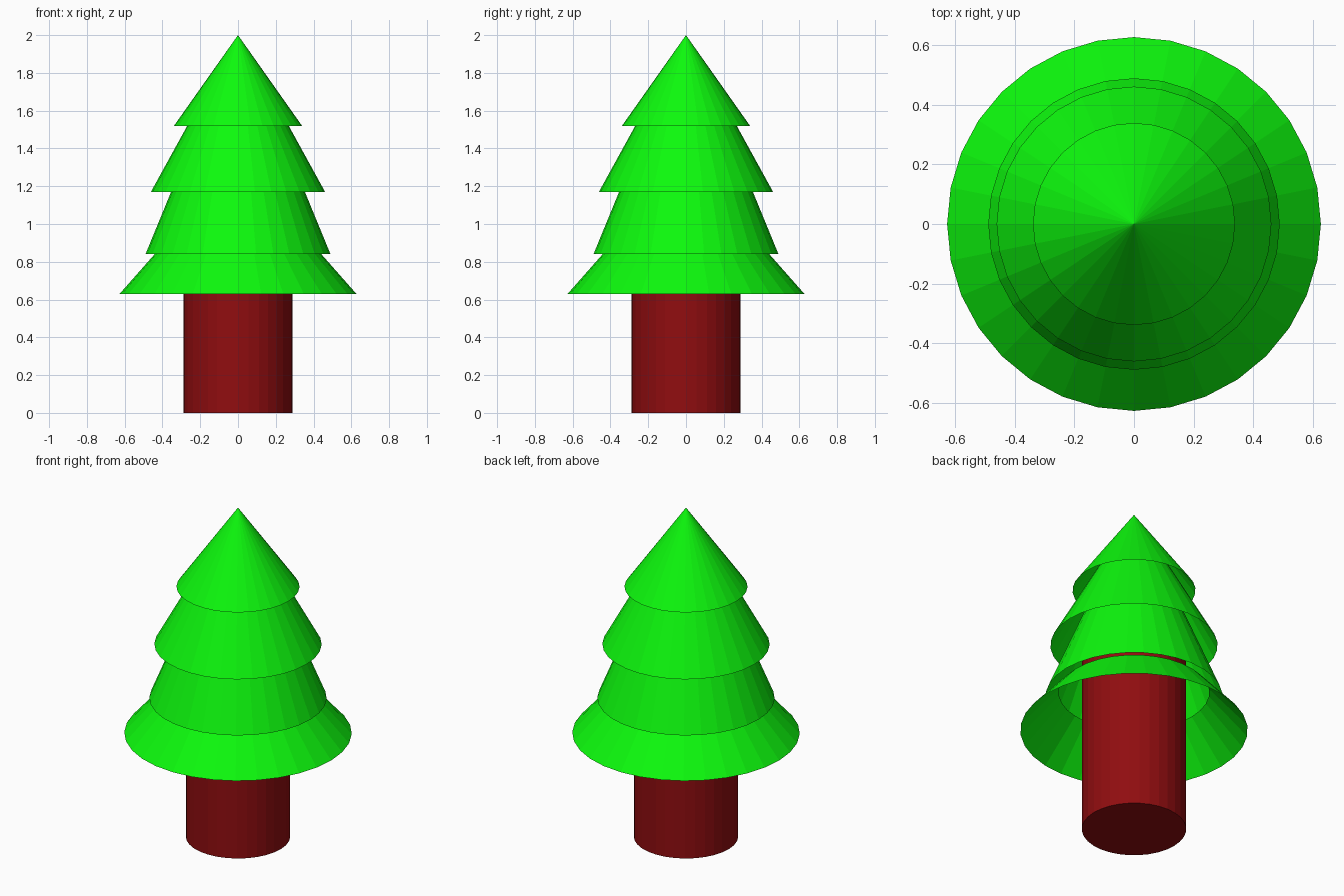
import bpy

if "Cube" in bpy.data.objects:
    bpy.data.objects.remove(bpy.data.objects["Cube"])


def material(name, color):
    m = bpy.data.materials.new(name)
    m.diffuse_color = color
    m.use_nodes = True
    m.node_tree.nodes["Principled BSDF"].inputs["Base Color"].default_value = m.diffuse_color
    return m


green = material("foliage_green", (0.004, 0.95, 0.004, 1))
red = material("bark_red", (0.28, 0.004, 0.005, 1))

# Trunk: capped cylinder running up inside the foliage
z_top = 1.22
bpy.ops.mesh.primitive_cylinder_add(vertices=32, radius=0.288, depth=z_top,
                                    location=(0, 0, z_top / 2))
trunk = bpy.context.object
trunk.name = "trunk"
trunk.data.materials.append(red)

# Foliage tiers: open cones (name, rim radius, rim height, top radius, top height)
tiers = [
    ("bottom_foliage", 0.627, 0.63, 0.415, 0.87),
    ("lower_foliage", 0.489, 0.842, 0.235, 1.46),
    ("upper_foliage", 0.461, 1.17, 0.12, 1.79),
    ("top_foliage", 0.339, 1.52, 0.0, 2.0),
]
for name, radius, base, top_radius, top in tiers:
    bpy.ops.mesh.primitive_cone_add(vertices=32, radius1=radius, radius2=top_radius,
                                    depth=top - base, end_fill_type='NOTHING',
                                    location=(0, 0, (base + top) / 2))
    cone = bpy.context.object
    cone.name = name
    cone.data.materials.append(green)
